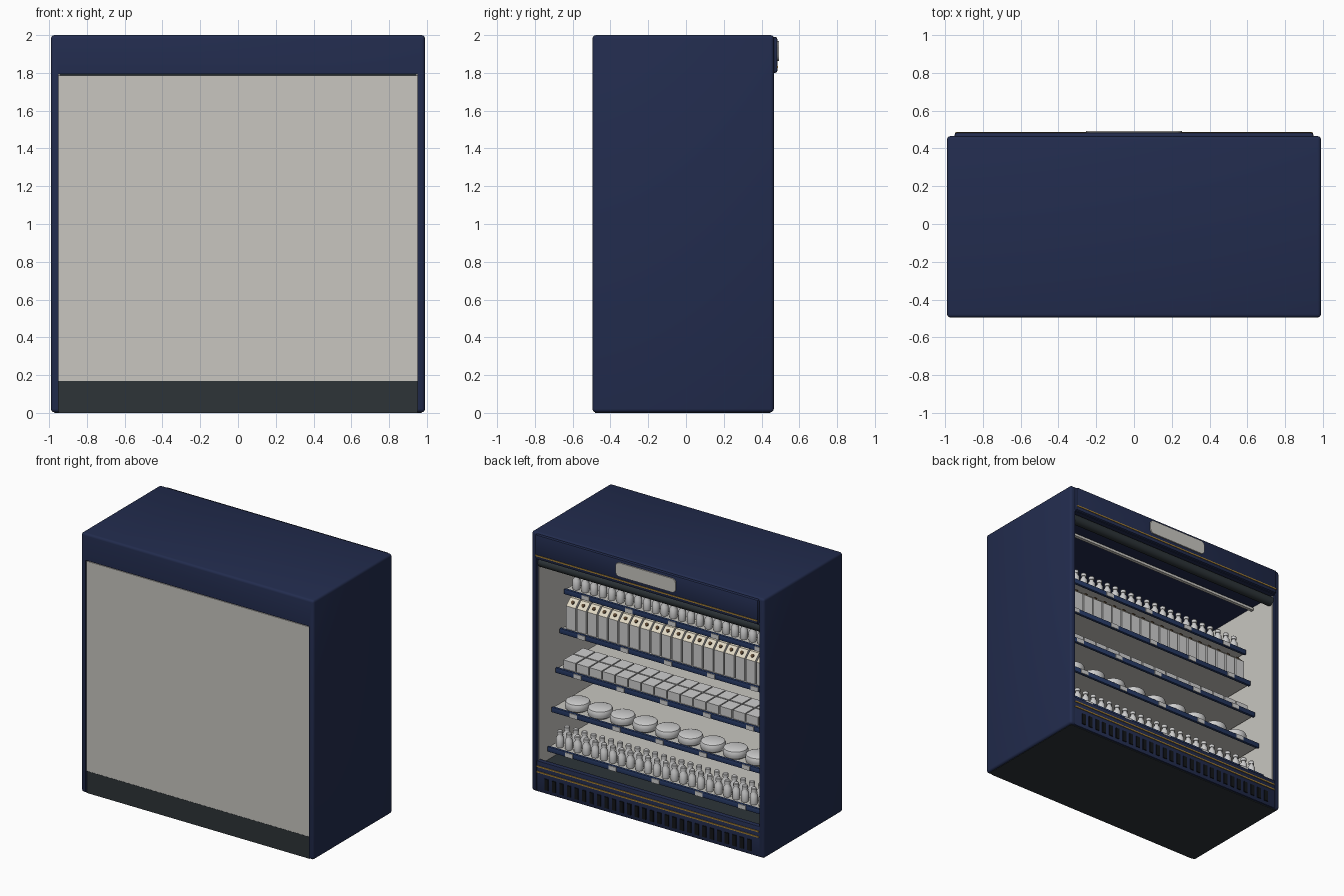
import bpy, bmesh, math
from mathutils import Matrix, Vector

cube = bpy.data.objects.get("Cube")
if cube:
    bpy.data.objects.remove(cube, do_unlink=True)


def material(name, r, g, b):
    m = bpy.data.materials.new(name)
    m.use_nodes = True
    m.diffuse_color = (r, g, b, 1)
    m.node_tree.nodes["Principled BSDF"].inputs["Base Color"].default_value = (r, g, b, 1)
    return m


NAVY = material("navy", .016, .025, .076)
BLUE = material("rail blue", .02, .042, .13)
CHARCOAL = material("charcoal", .026, .034, .039)
PANEL = material("warm grey panel", .58, .565, .53)
GOLD = material("gold trim", .42, .24, .04)
WHITE = material("product white", .62, .62, .62)
CREAM = material("carton cream", .75, .69, .55)
BROWN = material("carton cap brown", .1, .06, .03)
BLACK = material("vent black", .006, .007, .009)


def finish(name, bm, *mats, smooth=False):
    """Turn a bmesh into a named object."""
    bmesh.ops.recalc_face_normals(bm, faces=bm.faces)
    mesh = bpy.data.meshes.new(name)
    bm.to_mesh(mesh)
    bm.free()
    for m in mats:
        mesh.materials.append(m)
    ob = bpy.data.objects.new(name, mesh)
    bpy.context.collection.objects.link(ob)
    if smooth:
        bpy.ops.object.select_all(action='DESELECT')
        ob.select_set(True)
        bpy.context.view_layer.objects.active = ob
        bpy.ops.object.shade_smooth_by_angle(angle=math.radians(35))
    return ob


def add_box(bm, lo, hi):
    lo, hi = Vector(lo), Vector(hi)
    mat = Matrix.Translation((lo + hi) / 2) @ Matrix.Diagonal((*(hi - lo), 1))
    return bmesh.ops.create_cube(bm, size=1, matrix=mat)["verts"]


def box(name, lo, hi, mat, bevel=0, segments=2):
    bm = bmesh.new()
    add_box(bm, lo, hi)
    if bevel:
        bmesh.ops.bevel(bm, geom=bm.edges[:], offset=bevel, segments=segments,
                        profile=.5, affect='EDGES')
    return finish(name, bm, mat, smooth=bool(bevel))


def add_lathe(bm, profile, at, sides=14):
    """Revolve (radius, height) points about a vertical axis."""
    rings = [[bm.verts.new((at[0] + r * math.cos(math.tau * i / sides),
                            at[1] + r * math.sin(math.tau * i / sides), at[2] + h))
              for i in range(sides)] for r, h in profile]
    for a, b in zip(rings, rings[1:]):
        for i in range(sides):
            j = (i + 1) % sides
            bm.faces.new((a[i], a[j], b[j], b[i]))
    bm.faces.new(rings[0][::-1])
    bm.faces.new(rings[-1])


def spread(count, step):
    return [(i - (count - 1) / 2) * step for i in range(count)]


# Outer cabinet: rounded box with an opening cut right through
shell = box("cabinet_shell", (-.99, -.495, .003), (.99, .465, 2), NAVY, .018, 3)
cutter = box("opening_cutter", (-.95, -1, -.1), (.95, 1, 1.795), NAVY)
cutter.hide_render = True
cut = shell.modifiers.new("opening", 'BOOLEAN')
cut.operation, cut.object, cut.solver = 'DIFFERENCE', cutter, 'EXACT'
bpy.context.view_layer.objects.active = shell
bpy.ops.object.modifier_apply(modifier=cut.name)
bpy.data.objects.remove(cutter, do_unlink=True)

# Closed side, inner liners, plinth and underside
box("rear_panel", (-.949, -.485, .17), (.949, -.46, 1.785), PANEL)
for side, s in (("left", 1), ("right", -1)):
    x = sorted((s * .951, s * .943))
    box(side + "_liner", (x[0], -.46, .2), (x[1], .44, 1.795), PANEL)
box("plinth", (-.949, -.483, 0), (.949, .44, .168), CHARCOAL)
box("inner_deck", (-.949, -.455, .16), (.949, .44, .2), CHARCOAL)
box("underside", (-.972, -.477, 0), (.972, .447, .005), CHARCOAL)

# Lower lip with trims and vent slots on the open side
box("lower_lip", (-.95, .42, .005), (.95, .46, .24), NAVY, .006)
for i, z in enumerate((.158, .2)):
    box(f"lip_trim_{i + 1}", (-.945, .455, z - .005), (.945, .466, z + .005), GOLD)
bm = bmesh.new()
for x in spread(28, .064):
    add_box(bm, (x - .016, .455, .035), (x + .016, .467, .12))
finish("vent_slots", bm, BLACK)

# Fascia, its trim and blank rounded plate
box("fascia", (-.95, .45, 1.8), (.95, .484, 1.99), NAVY, .012)
box("fascia_trim", (-.945, .48, 1.827), (.945, .488, 1.837), GOLD)
bm = bmesh.new()
add_box(bm, (-.255, .48, 1.862), (.255, .493, 1.968))
edges = [e for e in bm.edges if abs(e.verts[0].co.y - e.verts[1].co.y) > .005]
bmesh.ops.bevel(bm, geom=edges, offset=.03, segments=5, profile=.5, affect='EDGES')
finish("fascia_plate", bm, PANEL)

# Roller blind housing and lamp bar below the ceiling
bm = bmesh.new()
bmesh.ops.create_cone(bm, cap_ends=True, segments=20, radius1=.036, radius2=.036, depth=1.89,
                      matrix=Matrix.Translation((0, .418, 1.757)) @ Matrix.Rotation(math.pi / 2, 4, 'Y'))
finish("blind_roller", bm, CHARCOAL, smooth=True)
box("lamp_bar", (-.93, .22, 1.755), (.93, .245, 1.775), PANEL)

# Five shelves, each deeper than the one above, with rails and tags
fronts, tops = [], []
for i in range(5):
    y, z = .36 - .05 * i, .3 + .284 * i
    fronts.append(y)
    tops.append(z + .012)
    box(f"shelf_{i + 1}", (-.92, -.46, z - .008), (.92, y - .012, z + .012), PANEL)
    box(f"shelf_rail_{i + 1}", (-.925, y - .014, z - .02), (.925, y + .008, z + .02), BLUE, .005)
    bm = bmesh.new()
    for x in spread(5, .368):
        add_box(bm, (x - .032, y, z - .017), (x + .032, y + .013, z + .017))
    finish(f"price_tags_{i + 1}", bm, WHITE)

# Bottles on the lowest and highest shelves
BOTTLE = [(.026, 0), (.028, .01), (.028, .07), (.016, .088), (.016, .096),
          (.021, .097), (.021, .118), (.017, .123)]
for name, level in (("lower_bottles", 0), ("upper_bottles", 4)):
    bm = bmesh.new()
    for row in range(2):
        for x in spread(24, .075):
            add_lathe(bm, BOTTLE, (x, fronts[level] - .06 - .085 * row, tops[level]))
    finish(name, bm, WHITE, smooth=True)

# Round tubs
TUB = [(.07, 0), (.086, .012), (.09, .03), (.09, .05), (.084, .064), (.068, .071)]
bm = bmesh.new()
for x in spread(9, .192):
    add_lathe(bm, TUB, (x, fronts[1] - .09, tops[1]), 24)
finish("round_tubs", bm, WHITE, smooth=True)

# Flat packs, two deep
bm = bmesh.new()
for row in range(2):
    y = fronts[2] - .03 - .125 * row
    for x in spread(16, .111):
        add_box(bm, (x - .051, y - .115, tops[2]), (x + .051, y, tops[2] + .065))
finish("flat_packs", bm, WHITE)

# Tall cartons with sloped cream tops and round caps
SIDE = [(0, 0), (0, .175), (-.05, .222), (-.09, .222), (-.09, 0)]
bm, caps = bmesh.new(), bmesh.new()
y0, z0 = fronts[3] - .03, tops[3]
tilt = math.atan2(.047, .05)
for x in spread(20, .09):
    face = bm.faces.new([bm.verts.new((x - .039, y0 + y, z0 + z)) for y, z in SIDE])
    new = bmesh.ops.extrude_face_region(bm, geom=[face], use_keep_orig=True)["geom"]
    bmesh.ops.translate(bm, vec=(.078, 0, 0), verts=[v for v in new if isinstance(v, bmesh.types.BMVert)])
    bmesh.ops.create_cone(caps, cap_ends=True, segments=10, radius1=.013, radius2=.013, depth=.014,
                          matrix=Matrix.Translation((x, y0 - .025, z0 + .2)) @ Matrix.Rotation(-tilt, 4, 'X'))
bmesh.ops.recalc_face_normals(bm, faces=bm.faces)
for f in bm.faces:
    f.material_index = int(f.normal.z > .3)
finish("cartons", bm, WHITE, CREAM)
finish("carton_caps", caps, BROWN)
